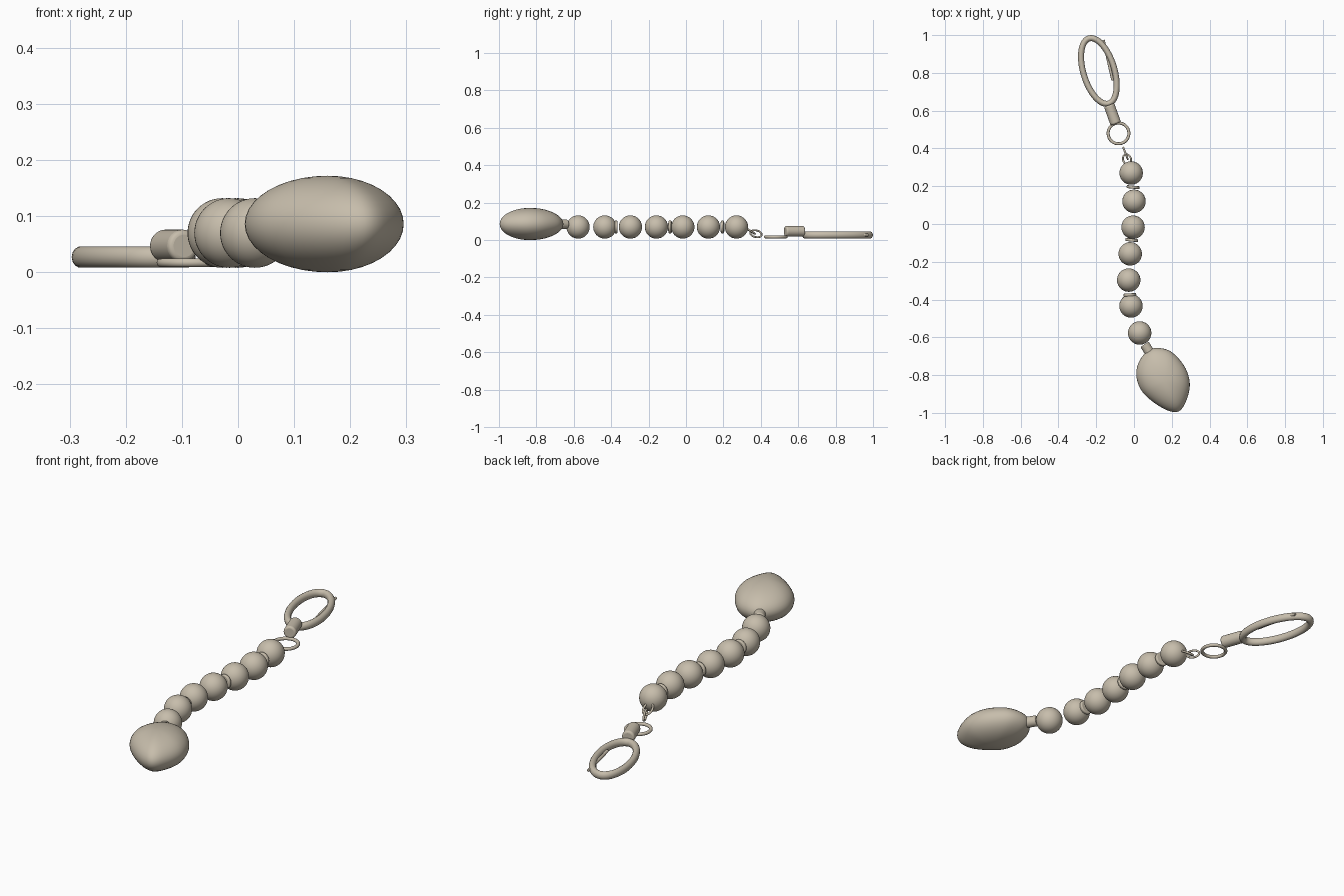
import bpy, bmesh, math
from mathutils import Vector, Matrix

if "Cube" in bpy.data.objects:
    bpy.data.objects.remove(bpy.data.objects["Cube"])

mat = bpy.data.materials.new("warm grey")
mat.diffuse_color = (0.57, 0.51, 0.41, 1)
mat.use_nodes = True
mat.node_tree.nodes["Principled BSDF"].inputs["Base Color"].default_value = mat.diffuse_color


def finish(ob, name):
    ob.name = name
    ob.data.materials.append(mat)
    return ob


def smooth(ob, angle=40):
    bpy.ops.object.select_all(action='DESELECT')
    ob.select_set(True)
    bpy.context.view_layer.objects.active = ob
    bpy.ops.object.shade_smooth_by_angle(angle=math.radians(angle))


def rod(name, a, b, r, bevel=0.0, flat=1.0):
    """Cylinder from a to b, optionally with rounded rims."""
    a, b = Vector(a), Vector(b)
    bpy.ops.mesh.primitive_cylinder_add(vertices=32, radius=r, depth=(b - a).length,
                                        location=(a + b) / 2,
                                        rotation=(b - a).to_track_quat('Z', 'Y').to_euler())
    ob = finish(bpy.context.object, name)
    if bevel:
        m = ob.modifiers.new("round", 'BEVEL')
        m.width, m.segments = bevel, 4
    smooth(ob)
    return ob


def oval_ring(name, center, a, b, tube, direction, normal, tube_z=None):
    """Oval ring: long half-axis a along direction, short half-axis b, lying across normal."""
    u = Vector(direction).normalized()
    n = Vector(normal)
    n = (n - u * n.dot(u)).normalized()
    v = n.cross(u)
    tube_z = tube_z or tube
    bm = bmesh.new()
    N, M = 64, 14
    grid = []
    for i in range(N):
        t = 2 * math.pi * i / N
        p = u * a * math.cos(t) + v * b * math.sin(t)
        out = (u * b * math.cos(t) + v * a * math.sin(t)).normalized()
        ring = []
        for j in range(M):
            s = 2 * math.pi * j / M
            ring.append(bm.verts.new(Vector(center) + p + out * tube * math.cos(s) + n * tube_z * math.sin(s)))
        grid.append(ring)
    for i in range(N):
        for j in range(M):
            k, l = (i + 1) % N, (j + 1) % M
            bm.faces.new((grid[i][j], grid[k][j], grid[k][l], grid[i][l]))
    bmesh.ops.recalc_face_normals(bm, faces=bm.faces)
    me = bpy.data.meshes.new(name)
    bm.to_mesh(me)
    bm.free()
    ob = bpy.data.objects.new(name, me)
    bpy.context.collection.objects.link(ob)
    finish(ob, name)
    smooth(ob, 60)
    return ob


# Beads along a gentle curve
beads = [(-0.015, 0.27), (0.0, 0.12), (-0.005, -0.017), (-0.02, -0.158),
         (-0.028, -0.297), (-0.016, -0.434), (0.03, -0.577)]
for i, (x, y) in enumerate(beads):
    bpy.ops.mesh.primitive_uv_sphere_add(segments=40, ring_count=24, radius=0.062, location=(x, y, 0.07))
    smooth(finish(bpy.context.object, f"bead_{i + 1}"), 60)

# Thin spacer discs between some beads
for i, (x, y, d) in enumerate([(-0.005, 0.195, 0.1), (-0.012, -0.085, 0.1), (-0.022, -0.375, -0.05)]):
    off = Vector((d, 1, 0)).normalized() * 0.008
    c = Vector((x, y, 0.07))
    rod(f"spacer_{i + 1}", c - off, c + off, 0.034, 0.005)

# Flattened pebble pendant: one outline, scaled in layers to a dome above and below
outline = [(0.125, -0.656), (0.198, -0.677), (0.265, -0.75), (0.294, -0.83), (0.287, -0.905),
           (0.252, -0.98), (0.204, -0.995), (0.124, -0.958), (0.045, -0.89), (0.013, -0.81),
           (0.024, -0.735), (0.070, -0.673)]
cx, cy = 0.16, -0.835


def spline(pts, steps):
    """Closed smooth curve through the points."""
    res, n = [], len(pts)
    for i in range(n):
        p0, p1, p2, p3 = (Vector(pts[(i + k) % n]) for k in (-1, 0, 1, 2))
        for s in range(steps):
            t = s / steps
            res.append(0.5 * (2 * p1 + (p2 - p0) * t + (2 * p0 - 5 * p1 + 4 * p2 - p3) * t * t
                              + (3 * p1 - p0 - 3 * p2 + p3) * t ** 3))
    return res


bm = bmesh.new()
loop = spline(outline, 5)
layers = []
L = 20
for k in range(1, L):
    phi = -math.pi / 2 + math.pi * k / L
    s, z = math.cos(phi), 0.086 + 0.086 * math.sin(phi)
    layers.append([bm.verts.new((cx + (p.x - cx) * s, cy + (p.y - cy) * s, z)) for p in loop])
n = len(loop)
for lo, hi in zip(layers, layers[1:]):
    for i in range(n):
        bm.faces.new((lo[i], lo[(i + 1) % n], hi[(i + 1) % n], hi[i]))
for ring, z in ((layers[0], 0.0), (layers[-1], 0.172)):
    tip = bm.verts.new((cx, cy, z))
    for i in range(n):
        bm.faces.new((ring[i], ring[(i + 1) % n], tip))
bmesh.ops.recalc_face_normals(bm, faces=bm.faces)
me = bpy.data.meshes.new("pendant")
bm.to_mesh(me)
bm.free()
pendant = bpy.data.objects.new("pendant", me)
bpy.context.collection.objects.link(pendant)
smooth(finish(pendant, "pendant"), 80)

# Collar joining the pendant to the beads
rod("pendant_collar", (0.056, -0.637, 0.085), (0.095, -0.70, 0.085), 0.026, 0.006)

# Two small chain links, sloping down from the last bead
oval_ring("link_upper", (-0.037, 0.342, 0.05), 0.032, 0.021, 0.005, (-0.2, 0.8, -0.5), (0, 0.4, 1))
oval_ring("link_lower", (-0.045, 0.374, 0.034), 0.033, 0.018, 0.005, (-0.35, 0.9, -0.2), (1, 0.4, 0))

# Flat round ring
oval_ring("small_ring", (-0.082, 0.48, 0.017), 0.055, 0.055, 0.008, (0, 1, 0), (0, 0, 1))

# Swivel barrel, oval clasp and its thin gate lever
rod("swivel", (-0.096, 0.53, 0.047), (-0.132, 0.63, 0.047), 0.029, 0.009)
oval_ring("clasp", (-0.186, 0.81, 0.027), 0.18, 0.082, 0.016, (-0.292, 0.956, 0), (0, 0, 1), 0.019)
rod("gate_lever", (-0.162, 0.975, 0.027), (-0.113, 0.76, 0.027), 0.007, 0.003)
